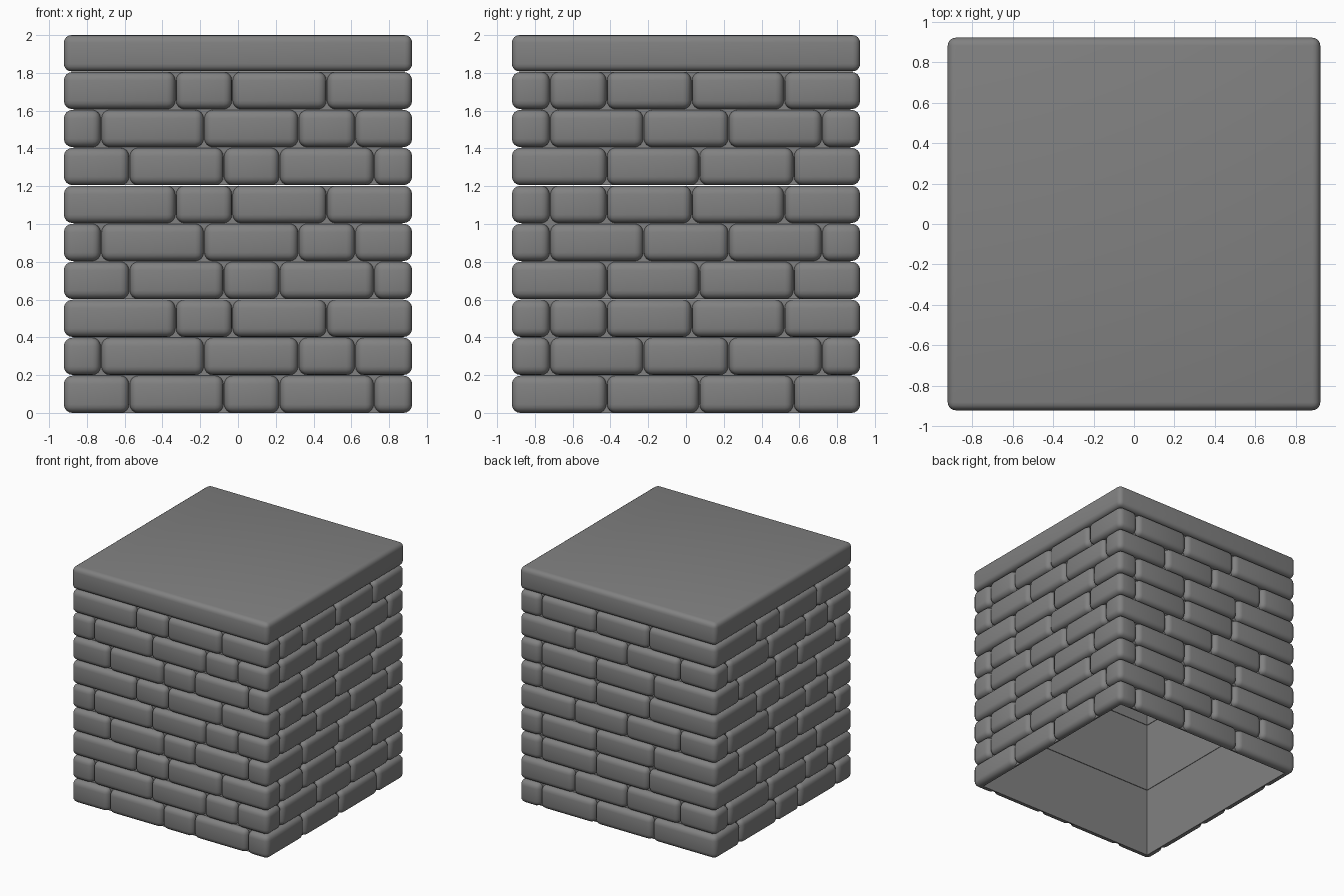
import bpy, bmesh
from mathutils import Matrix
from math import pi

if "Cube" in bpy.data.objects:
    bpy.data.objects.remove(bpy.data.objects["Cube"])

R, INNER = 0.922, 0.86      # outer half width, inner face of the wall
PITCH, GAP = 0.201, 0.004

# Joint positions left to right, for front, right, back and left faces
A = (-.575, -.075, .22, .72)
B = (-.725, -.18, .32, .62)
C = (-.33, -.03, .47)
COURSES = [
    [A, (-.42, .07, .57), (-.73, -.22, .32), A],
    [B, (-.72, -.225, .225, .72), (-.42, .07, .57), B],
    [C, (-.72, -.42, .03, .52), (-.73, -.22, .28), C],
]

stone = bpy.data.materials.new("dark_stone")
stone.diffuse_color = (0.22, 0.22, 0.22, 1)
stone.use_nodes = True
stone.node_tree.nodes["Principled BSDF"].inputs["Base Color"].default_value = stone.diffuse_color


def finish(bm, name):
    bmesh.ops.recalc_face_normals(bm, faces=bm.faces)
    me = bpy.data.meshes.new(name)
    bm.to_mesh(me)
    bm.free()
    me.materials.append(stone)
    ob = bpy.data.objects.new(name, me)
    bpy.context.collection.objects.link(ob)
    bpy.ops.object.select_all(action='DESELECT')
    ob.select_set(True)
    bpy.context.view_layer.objects.active = ob
    bpy.ops.object.shade_smooth_by_angle(angle=0.7)
    return ob


def prism(bm, pts, z0, z1):
    lo = [bm.verts.new((x, y, z0)) for x, y in pts]
    hi = [bm.verts.new((x, y, z1)) for x, y in pts]
    bm.faces.new(lo[::-1])
    bm.faces.new(hi)
    n = len(pts)
    for i in range(n):
        j = (i + 1) % n
        bm.faces.new((lo[i], lo[j], hi[j], hi[i]))


def round_edges(bm, edges, radius):
    bmesh.ops.bevel(bm, geom=edges, offset=radius, offset_type='OFFSET',
                    segments=4, profile=0.5, affect='EDGES', clamp_overlap=True)


def is_outer(v):
    return max(abs(v.co.x), abs(v.co.y)) > INNER + 0.01


def add_brick(target, pts, z0, z1, side):
    bm = bmesh.new()
    prism(bm, pts, z0, z1)
    round_edges(bm, [e for e in bm.edges if any(is_outer(v) for v in e.verts)], 0.045)
    bm.transform(Matrix.Rotation(side * pi / 2, 4, 'Z'))
    tmp = bpy.data.meshes.new("tmp")
    bm.to_mesh(tmp)
    bm.free()
    target.from_mesh(tmp)
    bpy.data.meshes.remove(tmp)


# Brick courses: flat bricks along each face, L-shaped ones around the corners
h = GAP / 2
for k in range(9):
    bm = bmesh.new()
    course = COURSES[k % 3]
    z0, z1 = k * PITCH, (k + 1) * PITCH - GAP
    for side in range(4):
        joints = course[side]
        for a, b in zip(joints, joints[1:]):
            a, b = a + h, b - h
            add_brick(bm, [(a, -R), (b, -R), (b, -INNER), (a, -INNER)], z0, z1, side)
        a, b = joints[-1] + h, course[(side + 1) % 4][0] - h
        add_brick(bm, [(a, -R), (R, -R), (R, b), (INNER, b),
                       (INNER, -INNER), (a, -INNER)], z0, z1, side)
    finish(bm, f"brick_course_{k + 1}")

# Mortar lining: thin open wall behind the bricks, one piece per three courses
m, i = 0.872, INNER - 0.001
for k in range(3):
    bm = bmesh.new()
    z0, z1 = k * 3 * PITCH, (k + 1) * 3 * PITCH - GAP
    rings = [[bm.verts.new((sx * r, sy * r, z))
              for sx, sy in ((-1, -1), (1, -1), (1, 1), (-1, 1))]
             for r, z in ((m, z0), (m, z1), (i, z1), (i, z0))]
    for p in range(4):
        lo, hi = rings[p], rings[(p + 1) % 4]
        for q in range(4):
            bm.faces.new((lo[q], lo[(q + 1) % 4], hi[(q + 1) % 4], hi[q]))
    finish(bm, f"mortar_lining_{k + 1}")

# Cap slab
bm = bmesh.new()
prism(bm, [(-R, -R), (R, -R), (R, R), (-R, R)], 1.808, 2.0)
round_edges(bm, bm.edges[:], 0.04)
finish(bm, "cap_slab")
